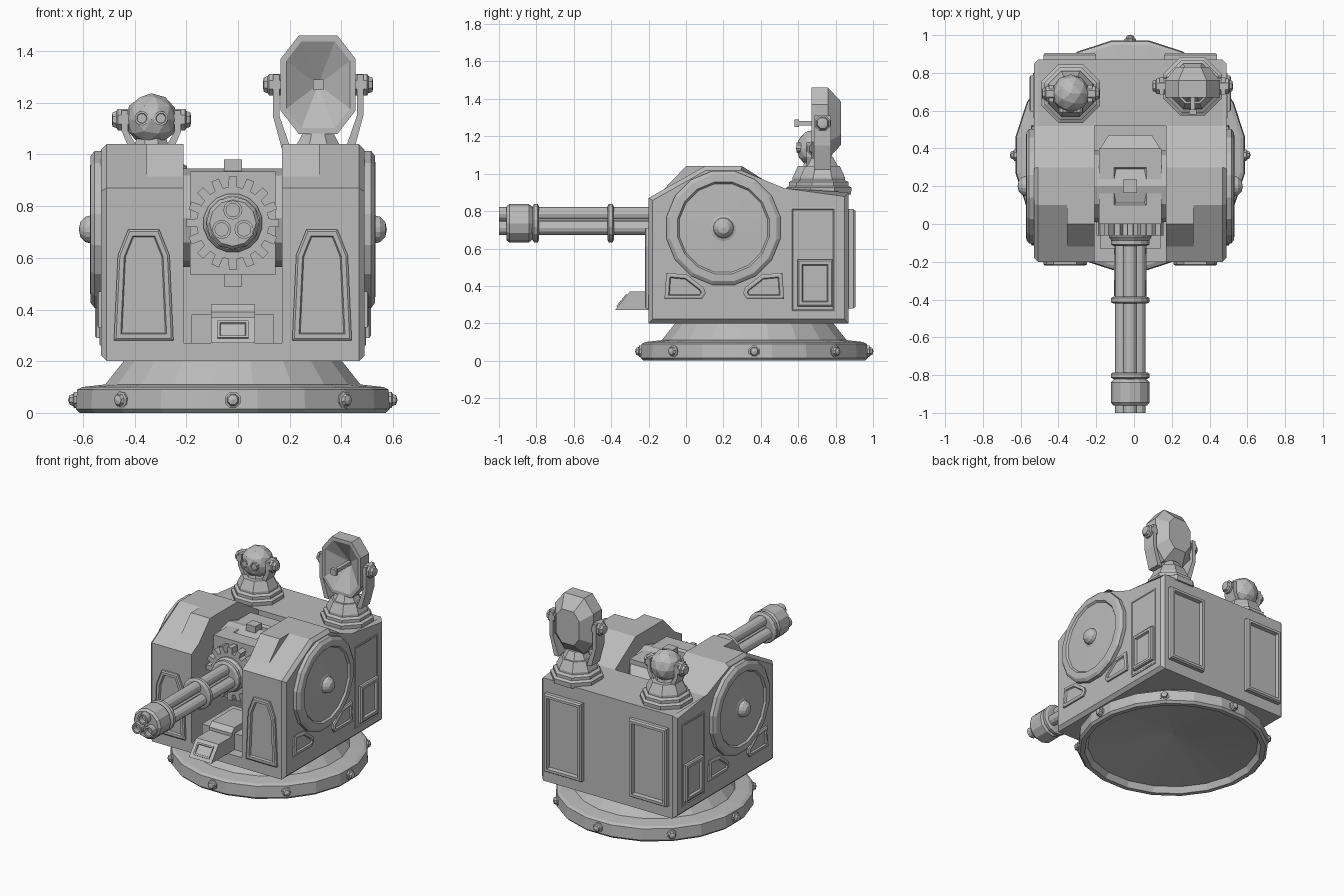
import bpy, bmesh, math
from mathutils import Vector

cube = bpy.data.objects.get("Cube")
if cube:
    bpy.data.objects.remove(cube)

grey = bpy.data.materials.new("plain_grey")
grey.use_nodes = True
grey.diffuse_color = (0.5, 0.5, 0.5, 1)
grey.node_tree.nodes["Principled BSDF"].inputs["Base Color"].default_value = (0.5, 0.5, 0.5, 1)

CX = -0.02            # middle of the machine
X, Y, Z = Vector((1, 0, 0)), Vector((0, 1, 0)), Vector((0, 0, 1))
AXES = {"x": (Y, Z, X), "y": (X, Z, Y), "z": (X, Y, Z)}


def finish(name, bm):
    bmesh.ops.recalc_face_normals(bm, faces=bm.faces[:])
    mesh = bpy.data.meshes.new(name)
    bm.to_mesh(mesh)
    bm.free()
    mesh.materials.append(grey)
    obj = bpy.data.objects.new(name, mesh)
    bpy.context.collection.objects.link(obj)
    return obj


def stack(name, rings, axes, loc=(0, 0, 0), bevel_cap=0):
    """Join rings of (points, height) into a closed solid."""
    u, v, n = axes
    bm = bmesh.new()
    loops = [[bm.verts.new(Vector(loc) + u * a + v * b + n * h) for a, b in pts]
             for pts, h in rings]
    for lo, hi in zip(loops, loops[1:]):
        for i in range(len(lo)):
            j = (i + 1) % len(lo)
            bm.faces.new((lo[i], lo[j], hi[j], hi[i]))
    bm.faces.new(loops[0])
    cap = bm.faces.new(loops[-1])
    if bevel_cap:
        bmesh.ops.bevel(bm, geom=cap.edges[:], offset=bevel_cap, segments=1, affect="EDGES")
    return finish(name, bm)


def prism(name, pts, axis, lo, hi, bevel_cap=0):
    return stack(name, [(pts, lo), (pts, hi)], AXES[axis], bevel_cap=bevel_cap)


def box(name, x0, x1, y0, y1, z0, z1):
    return prism(name, rect(x0, x1, y0, y1), "z", z0, z1)


def rect(a0, a1, b0, b1):
    return [(a0, b0), (a1, b0), (a1, b1), (a0, b1)]


def scaled(pts, s):
    return [(a * s, b * s) for a, b in pts]


def ngon(n, spin=0.5):
    return [(math.cos(math.tau * (i + spin) / n), math.sin(math.tau * (i + spin) / n))
            for i in range(n)]


def lathe(name, profile, loc, direction, sides=8):
    """Solid of revolution from (radius, height) pairs along a direction."""
    n = Vector(direction).normalized()
    u = n.orthogonal().normalized() if abs(n.z) < 0.9 else X
    axes = (u, n.cross(u), n)
    return stack(name, [(scaled(ngon(sides), max(r, 0.001)), h) for r, h in profile], axes, loc)


def inset(pts, d):
    """Shrink a counter-clockwise convex outline by a distance."""
    out = []
    for i, p in enumerate(pts):
        p = Vector(p)
        e0 = (p - Vector(pts[i - 1])).normalized()
        e1 = (Vector(pts[(i + 1) % len(pts)]) - p).normalized()
        n0, n1 = Vector((-e0.y, e0.x)), Vector((-e1.y, e1.x))
        out.append(tuple(p + (n0 + n1) * (d / (1 + n0.dot(n1)))))
    return out


def panel(name, pts, axis, at, side, height=0.02, rim=0.025):
    """Plate with a raised rim; side is the outward sign along the axis."""
    rings = [(pts, -0.01), (pts, height * 0.7), (inset(pts, 0.008), height),
             (inset(pts, rim), height), (inset(pts, rim + 0.005), height * 0.3)]
    u, v, n = AXES[axis]
    return stack(name, [(p, at + side * h) for p, h in rings], (u, v, n))


def bolt(name, loc, direction, r, length):
    return lathe(name, [(r, -0.02), (r, length * 0.4), (r * 0.75, length * 0.5),
                        (r * 0.6, length * 0.85), (0, length)], loc, direction, 8)


# Round base, hollow underneath, with bolts round the rim
BASE_Y = 0.365
lathe("base", [(0, 0.12), (0.55, 0.04), (0.57, 0.0), (0.60, 0.0), (0.615, 0.015), (0.61, 0.09),
               (0.59, 0.1), (0.50, 0.11), (0.42, 0.21), (0, 0.21)], (CX, BASE_Y, 0), Z, 20)
for i in range(8):
    d = Vector((math.cos(math.tau * i / 8), math.sin(math.tau * i / 8), 0))
    bolt("base_bolt", Vector((CX, BASE_Y, 0.05)) + d * 0.6, d, 0.033, 0.037)

# Hull: centre well and two stepped towers
prism("hull_centre", [(-0.2, 0.2), (0.87, 0.2), (0.87, 0.9), (0.52, 0.9), (0.52, 0.27),
                      (-0.2, 0.27)], "x", CX - 0.19, CX + 0.19)
back = [(0.3, 1.04), (0.52, 0.9), (0.87, 0.9), (0.87, 0.2), (-0.2, 0.2), (-0.2, 0.87)]
outer = back + [(0.1, 1.04)]
inner = back + [(-0.12, 0.915), (0.0, 1.04)]
hub_ring = [(0.31, -0.03), (0.31, 0.025), (0.29, 0.04), (0.25, 0.042), (0.24, 0.03),
            (0.07, 0.035), (0.055, 0.04), (0.05, 0.06), (0.03, 0.08), (0, 0.086)]
for s, side in ((1, "left"), (-1, "right")):
    def at(d):
        return CX + s * d
    prism(side + "_tower_inner", inner, "x", at(0.19), at(0.335))
    prism(side + "_tower_outer", outer, "x", at(0.335), at(0.51), bevel_cap=0.022)
    lathe(side + "_side_disc", hub_ring, (at(0.51), 0.2, 0.71), X * s, 16)

    # Front and rear armour panels
    shape = [(-0.115, 0.28), (0.115, 0.28), (0.1, 0.61), (0.06, 0.71), (-0.06, 0.71), (-0.1, 0.61)]
    panel(side + "_front_panel", [(at(0.345) + a, b) for a, b in shape], "y", -0.2, -1)
    c = at(0.32)
    panel(side + "_rear_panel", inset(rect(c - 0.14, c + 0.14, 0.28, 0.81), 0), "y", 0.87, 1, 0.035)

    # Side hatch and slanted vents
    panel(side + "_side_plate", rect(0.56, 0.8, 0.26, 0.82), "x", at(0.51), s, 0.006, 0.008)
    panel(side + "_side_hatch", rect(0.595, 0.785, 0.29, 0.54), "x", at(0.512), s, 0.022)
    vent = [(-0.32, 0.33), (-0.12, 0.33), (-0.1, 0.36), (-0.11, 0.39), (-0.2, 0.46), (-0.31, 0.47)]
    panel(side + "_front_vent", [(0.205 + a, b) for a, b in vent], "x", at(0.51), s, 0.015, 0.02)
    panel(side + "_rear_vent", [(0.205 - a, b) for a, b in vent][::-1], "x", at(0.51), s, 0.015, 0.02)

# Gun housing with top post, lower tab and side pivots
GZ = 0.735
top = rect(-0.165, 0.165, 0.0, 0.4)
frame = rect(-0.085, 0.085, 0.1, 0.3)
hole = inset(frame, 0.018)
stack("gun_housing", [(top, 0.535), (top, 0.935), (frame, 0.935), (hole, 0.91)], AXES["z"], (CX, 0, 0))
rear = rect(-0.165, 0.165, 0.56, 0.91)
stack("housing_back", [(rear, 0.39), (inset(rear, 0.05), 0.47)], AXES["y"], (CX, 0, 0))
box("housing_post", CX - 0.035, CX + 0.035, 0.165, 0.235, 0.49, 0.98)
lathe("pivot", [(0.19, -0.19), (0.19, 0.19)], (CX, 0.2, 0.755), X, 12)

# Toothed ring
teeth = []
for i in range(16):
    for off, r in ((-0.3, 0.14), (-0.22, 0.18), (0.22, 0.18), (0.3, 0.14)):
        a = math.tau * (i + off) / 16
        teeth.append((r * math.cos(a), r * math.sin(a)))
prism_ring = stack("gear", [(teeth, 0.01), (teeth, -0.06)], AXES["y"], (CX, 0, GZ))

# Rotating barrels with collars and muzzle
GUN = (CX, 0, GZ)
lathe("gun_collar", [(0.115, 0), (0.115, 0.07), (0.1, 0.09), (0.03, 0.09)], GUN, -Y, 16)
for h in (0.08, 0.385, 0.785):
    lathe("barrel_ring", [(0.09, h), (0.105, h + 0.008), (0.105, h + 0.028), (0.09, h + 0.036)],
          GUN, -Y, 16)
lathe("muzzle", [(0.085, 0.82), (0.103, 0.84), (0.103, 0.945), (0.09, 0.96), (0, 0.96)], GUN, -Y, 12)
lathe("barrel_core", [(0.035, 0), (0.035, 0.9)], GUN, -Y, 8)
for i in range(3):
    a = math.pi / 2 + math.tau * i / 3
    loc = (CX + 0.05 * math.cos(a), 0, GZ + 0.05 * math.sin(a))
    lathe("barrel", [(0.037, 0), (0.037, 1.0), (0.026, 1.0), (0.026, 0.965)], loc, -Y, 12)

# Casing chute below the gun
box("chute_backing", CX - 0.16, CX + 0.16, -0.13, 0.2, 0.26, 0.38)
prism("chute_hood", [(-0.16, 0.26), (0.1, 0.26), (0.1, 0.42), (-0.13, 0.42), (-0.16, 0.39)],
      "x", CX - 0.085, CX + 0.085)
prism("chute", [(-0.38, 0.27), (0.0, 0.27), (0.0, 0.37), (-0.3, 0.37)], "x", CX - 0.085, CX + 0.085)
slope = Vector((0, 0.08, 0.1)).normalized()
lip = rect(-0.06, 0.06, 0.022, 0.105)
stack("chute_mouth", [(lip, -0.01), (lip, 0.008), (inset(lip, 0.01), 0.008), (inset(lip, 0.012), 0.001)],
      (X, slope, slope.cross(X)if slope.cross(X).y < 0 else X.cross(slope)), (CX, -0.38, 0.27))


def mount(name, x, y, foot, reach, z0, z1, z2, pivot_z):
    """Octagonal pedestal with a two-armed yoke and pivot bolts."""
    lathe(name + "_pedestal", [(0.165, 0.89), (0.168, 0.925), (0.15, 0.935), (0.15, 0.955),
                               (0.13, 0.965), (0.13, 0.98), (0.1, 1.04), (0, 1.04)], (x, y, 0), Z, 8)
    for s in (1, -1):
        arm = [(foot, z0), (reach, z1), (reach, z2), (reach - 0.025, z2),
               (reach - 0.025, z1), (foot - 0.035, z0)]
        prism(name + "_arm", [(x + s * a, b) for a, b in arm], "y", y - 0.045, y + 0.045)
        lathe(name + "_pivot_bolt", [(0.045, -0.035), (0.045, 0.015), (0.036, 0.02), (0.03, 0.035),
                                     (0.015, 0.038)], (x + s * reach, y, pivot_z), X * s, 8)


# Spherical sensor head with two lenses
SX, SY = -0.335, 0.69
mount("sensor", SX, SY, 0.085, 0.115, 1.02, 1.09, 1.17, 1.135)
bm = bmesh.new()
bmesh.ops.create_icosphere(bm, subdivisions=2, radius=0.102)
bmesh.ops.translate(bm, verts=bm.verts[:], vec=(SX, SY, 1.135))
finish("sensor_head", bm)
lathe("sensor_neck", [(0.08, 1.0), (0.06, 1.07)], (SX, SY, 0), Z, 8)
for s in (1, -1):
    lathe("sensor_lens", [(0.028, 0), (0.028, 0.1), (0.02, 0.1), (0.018, 0.095)],
          (SX + s * 0.037, SY, 1.14), -Y, 10)

# Faceted dish with feed post
DX, DY, DZ = 0.31, 0.73, 1.27
mount("dish", DX, DY, 0.14, 0.175, 1.02, 1.15, 1.31, DZ)
outline = [(-0.075, -0.19), (0.075, -0.19), (0.145, -0.1), (0.145, 0.1),
           (0.075, 0.19), (-0.075, 0.19), (-0.145, 0.1), (-0.145, -0.1)]
stack("dish", [(scaled(outline, 0.05), 0.03), (inset(outline, 0.022), -0.06), (outline, -0.06),
               (outline, 0.03), (scaled(outline, 0.6), 0.1)], AXES["y"], (DX, DY, DZ))
box("dish_feed", DX - 0.012, DX + 0.012, DY - 0.13, DY + 0.05, DZ - 0.012, DZ + 0.012)
box("dish_feed_tip", DX - 0.02, DX + 0.02, DY - 0.15, DY - 0.125, DZ - 0.02, DZ + 0.02)
lathe("dish_neck", [(0.1, 1.02), (0.06, 1.09)], (DX, DY, 0), Z, 8)
